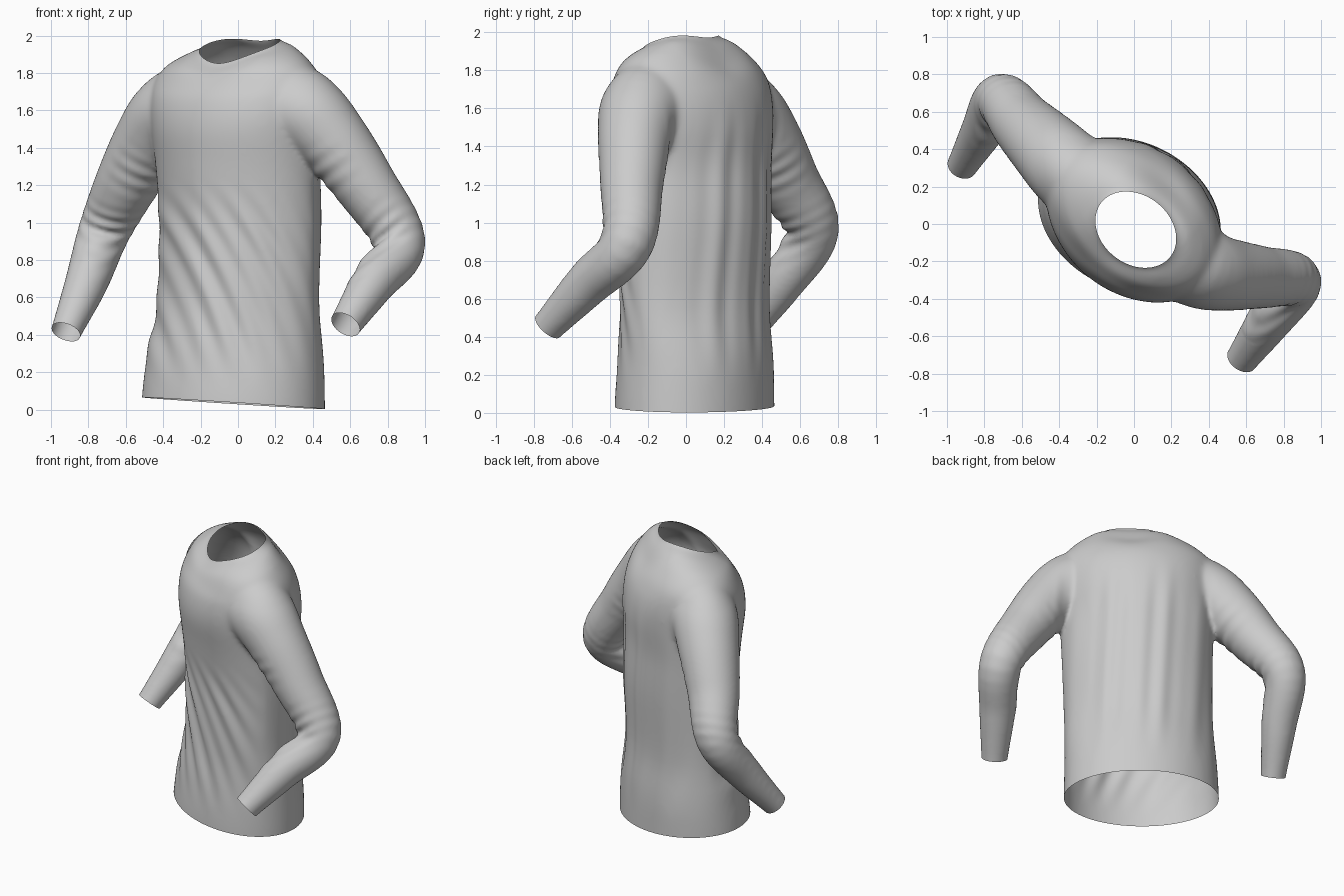
import bpy, bmesh
from math import sin, cos, pi, radians, exp
from mathutils import Vector

if "Cube" in bpy.data.objects:
    bpy.data.objects.remove(bpy.data.objects["Cube"])


def resample(rows, n):
    """Catmull-Rom interpolation of rows of numbers."""
    out = []
    last = len(rows) - 1
    for i in range(last):
        p = [rows[max(0, min(last, i + k))] for k in (-1, 0, 1, 2)]
        for s in range(n):
            t = s / n
            out.append([0.5 * (2 * b + (c - a) * t + (2 * a - 5 * b + 4 * c - d) * t * t
                               + (3 * b - a - 3 * c + d) * t ** 3)
                        for a, b, c, d in zip(*p)])
    out.append(list(rows[-1]))
    return out


def loft(bm, rings):
    """Closed solid through a list of rings."""
    vs = [[bm.verts.new(p) for p in r] for r in rings]
    n = len(vs[0])
    for a, b in zip(vs, vs[1:]):
        for i in range(n):
            j = (i + 1) % n
            bm.faces.new((a[i], a[j], b[j], b[i]))
    bm.faces.new(vs[0][::-1])
    bm.faces.new(vs[-1])


def cut(bm, co, no, radius):
    """Trim the cloth open with a plane, only near a point."""
    co, no = Vector(co), Vector(no).normalized()
    vs = {v for v in bm.verts if (v.co - co).length < radius}
    es = [e for e in bm.edges if e.verts[0] in vs and e.verts[1] in vs]
    fs = [f for f in bm.faces if all(v in vs for v in f.verts)]
    bmesh.ops.bisect_plane(bm, geom=list(vs) + es + fs, plane_co=co, plane_no=no,
                           clear_outer=True)


def step(t):
    t = max(0, min(1, t))
    return t * t * (3 - 2 * t)


def bump(x, lo, hi, soft):
    """Smooth window between lo and hi."""
    return step((x - lo) / soft) * step((hi - x) / soft)


TURN = radians(38)
SIDE = Vector((cos(TURN), -sin(TURN), 0))
FRONT = Vector((-sin(TURN), -cos(TURN), 0))
NECK = Vector((0.01, -0.03, 1.93))
SLOPE = 0.33

# torso sections: z, centre x, centre y, half width, half depth, turn, neck tilt
TORSO = [(-0.10, -.025, .045, .51, .395, 26, 0), (0.05, -.025, .045, .51, .395, 26, 0),
         (0.30, -.015, .05, .50, .38, 29, 0), (0.60, 0, .045, .485, .36, 36, 0),
         (1.00, .01, .045, .49, .37, 38, 0), (1.30, 0, .03, .50, .38, 40, 0),
         (1.50, 0, .02, .51, .39, 39, 0), (1.65, 0, .02, .52, .37, 38, 0),
         (1.75, 0, .02, .51, .325, 38, .1), (1.83, 0, 0, .44, .27, 38, .3),
         (1.89, .01, -.02, .33, .22, 38, .7), (1.93, .01, -.03, .23, .18, 38, 1),
         (2.00, .01, -.03, .21, .165, 38, 1), (2.08, .01, -.03, .205, .16, 38, 1)]

# sleeve paths: x, y, z, radius (row 4 is the elbow, row 6 the cuff)
SLEEVES = [
    [(.20, -.15, 1.62, .23), (.36, -.235, 1.585, .22), (.50, -.27, 1.45, .195),
     (.675, -.285, 1.21, .168), (.865, -.31, .89, .14), (.72, -.52, .675, .12),
     (.575, -.725, .455, .087), (.51, -.815, .355, .083)],
    [(-.20, .16, 1.62, .23), (-.355, .295, 1.575, .22), (-.465, .405, 1.44, .20),
     (-.59, .53, 1.22, .172), (-.715, .665, .955, .14), (-.81, .50, .68, .116),
     (-.92, .31, .415, .083), (-.965, .23, .30, .08)]]

bm = bmesh.new()

# torso solid, lens-shaped at the waist and oval at hem and neck
rings = []
for z, cx, cy, a, b, turn, tilt in resample(TORSO, 5):
    c, s = cos(radians(turn)), sin(radians(turn))
    power = 1 + .12 * bump(z, .15, 1.6, .4)
    ring = []
    for i in range(64):
        t = 2 * pi * (i + .5) / 64
        u = a * abs(cos(t)) ** power * (1 if cos(t) > 0 else -1)
        v = b * abs(sin(t)) ** power * (1 if sin(t) > 0 else -1)
        ring.append((cx + u * c + v * s, cy - u * s + v * c, z + tilt * SLOPE * v))
    rings.append(ring)
loft(bm, rings)

# sleeve solids
for path in SLEEVES:
    pts = [Vector(p[:3]) for p in path]
    ref = (pts[4] - pts[2]).cross(pts[6] - pts[4]).normalized()
    rows = resample(path, 6)
    rings = []
    for i, row in enumerate(rows):
        nxt, prv = rows[min(i + 1, len(rows) - 1)], rows[max(i - 1, 0)]
        t = (Vector(nxt[:3]) - Vector(prv[:3])).normalized()
        u = (ref - t * ref.dot(t)).normalized()
        w = t.cross(u)
        rings.append([Vector(row[:3]) + row[3] * (u * cos(k * pi / 16) + w * sin(k * pi / 16))
                      for k in range(32)])
    loft(bm, rings)
bmesh.ops.recalc_face_normals(bm, faces=bm.faces[:])

# fuse into one garment
base = bpy.data.meshes.new("shirt_base")
bm.to_mesh(base)
bm.free()
shirt = bpy.data.objects.new("long_sleeve_shirt", base)
bpy.context.collection.objects.link(shirt)
rm = shirt.modifiers.new("fuse", 'REMESH')
rm.mode = 'VOXEL'
rm.voxel_size = 0.0135
sm = shirt.modifiers.new("soften", 'SMOOTH')
sm.factor = 0.5
sm.iterations = 20
bpy.context.view_layer.update()
dg = bpy.context.evaluated_depsgraph_get()
mesh = bpy.data.meshes.new_from_object(shirt.evaluated_get(dg))
shirt.modifiers.clear()
shirt.data = mesh
bpy.data.meshes.remove(base)

bm = bmesh.new()
bm.from_mesh(mesh)

# folds in the cloth
bm.normal_update()
moves = []
for v in bm.verts:
    p, n = v.co, v.normal
    u = p.dot(SIDE)
    on_torso = bump(u, -.56, .56, .1)
    d = 0
    # diagonal drape on the front
    front = max(0, n.dot(FRONT))
    q = p.x + .18 * p.z + .22 * p.z ** 2
    d += .007 * on_torso * front * bump(p.z, .1, 1.25, .35) * (
        sin(q * 2 * pi / .14) + .5 * sin(q * 2 * pi / .21 + 1))
    # long upright folds on the back
    back = max(0, -n.dot(FRONT))
    q = u + .05 * p.z
    d += .005 * on_torso * back * bump(p.z, .1, 1.7, .5) * (
        sin(q * 2 * pi / .19) + .5 * sin(q * 2 * pi / .12 + 2))
    # bunched rings at elbows and armpits
    for path in SLEEVES:
        pit, mid, elbow, cuff = (Vector(path[k][:3]) for k in (2, 3, 4, 6))
        axis = (mid - elbow).normalized()
        inner = ((pit + cuff) / 2 - elbow).normalized()
        r = p - elbow
        if r.length < .45:
            s = r.dot(axis) + .25 * r.dot(inner.cross(axis))
            d += .008 * sin(s * 2 * pi / .075) * exp(-((s - .06) / .11) ** 2) * (
                .12 + .88 * max(0, n.dot(inner)))
        r = p - (pit + mid) / 2
        if r.length < .35 and n.z < .1:
            s = r.dot(axis)
            d += .006 * sin(s * 2 * pi / .09) * exp(-(s / .12) ** 2) * (.1 - n.z) * (1 - on_torso)
    moves.append((v, n * d))
for v, m in moves:
    v.co += m

# hem, neck and cuff openings
cut(bm, (0, 0, .033), (-.066, -.01, -1), 1.0)
cut(bm, NECK, Vector((0, 0, 1)) + SLOPE * FRONT, .36)
for path in SLEEVES:
    cuff, tip = Vector(path[6][:3]), Vector(path[7][:3])
    cut(bm, cuff, tip - cuff, .22)
loose = [v for v in bm.verts if not v.link_faces]
bmesh.ops.delete(bm, geom=loose, context='VERTS')

# dip the collar at front and back, lift it at the shoulders
for v in bm.verts:
    u = (v.co - NECK).dot(SIDE)
    v.co.z += step((v.co.z - 1.70) / .17) * (.04 * step(abs(u) / .26) - .018)
for f in bm.faces:
    f.smooth = True
bm.to_mesh(mesh)
bm.free()
mesh.update()
